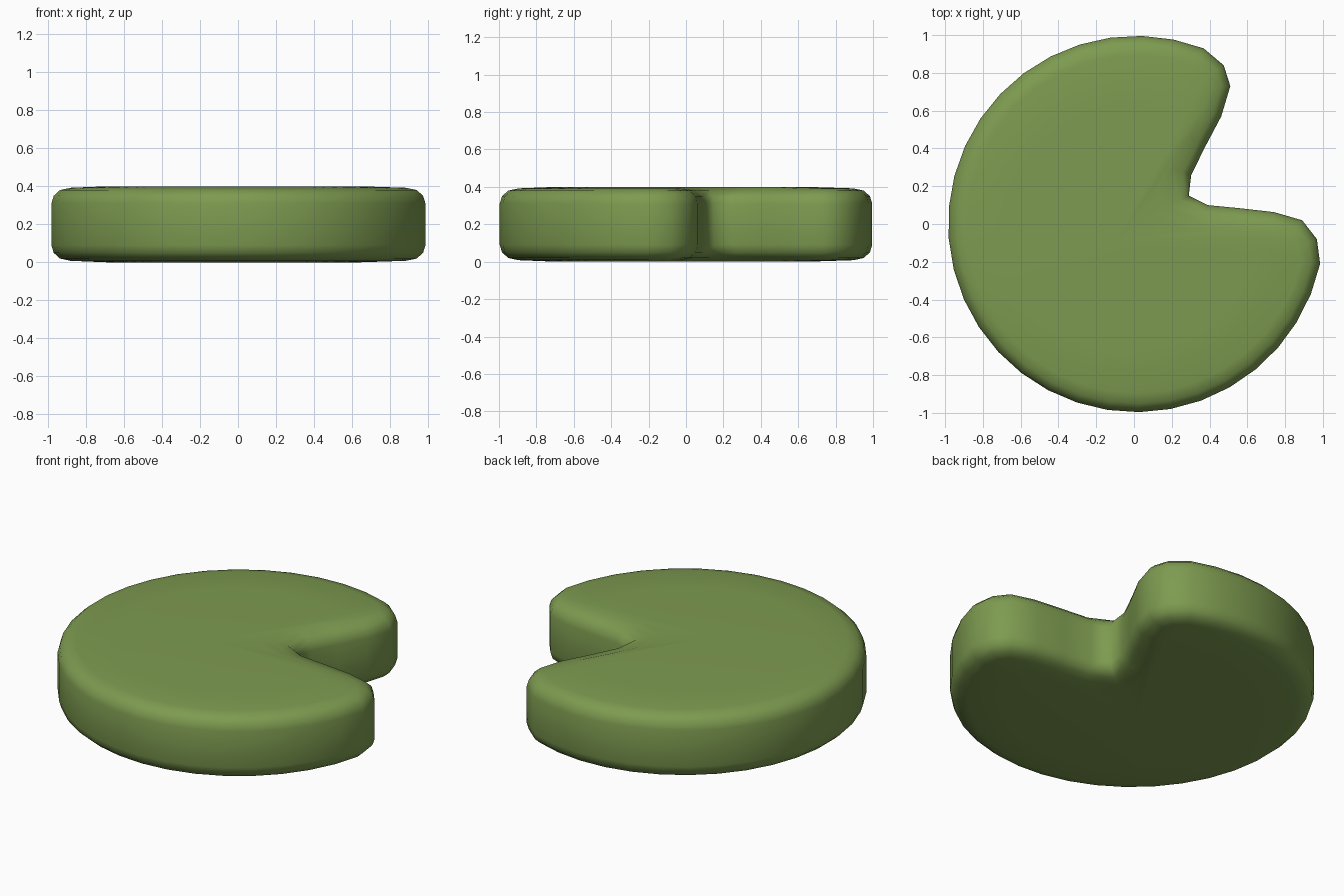
import bpy, bmesh, math
from mathutils import Vector

if "Cube" in bpy.data.objects:
    bpy.data.objects.remove(bpy.data.objects["Cube"])

# Outline: most of a circle, closed by a rounded wedge notch
CX, R, STEPS = 0.012, 0.996, 29
outline = []
for i in range(STEPS + 1):
    a = math.radians(69 + (347.8 - 69) * i / STEPS)
    outline.append(Vector((CX + R * math.cos(a), R * math.sin(a))))
notch = [(0.968, -0.08), (0.89, 0.02), (0.74, 0.063), (0.565, 0.083), (0.39, 0.10),
         (0.29, 0.15), (0.303, 0.26), (0.38, 0.415), (0.462, 0.57), (0.51, 0.73), (0.475, 0.84)]
outline += [Vector(p) for p in notch]
n = len(outline)


def inset(d):
    """Move every side of the outline inwards by d (mitred)."""
    out = []
    for i, p in enumerate(outline):
        e1 = (p - outline[i - 1]).normalized()
        e2 = (outline[(i + 1) % n] - p).normalized()
        n1, n2 = Vector((-e1.y, e1.x)), Vector((-e2.y, e2.x))
        m = (n1 + n2).normalized()
        out.append(p + m * d / max(m.dot(n1), 0.6))
    return out


bm = bmesh.new()
core = Vector((-0.1, -0.1))

# Rounded edge profile: (inset, height, scale towards the core)
half = [(0.10, 0.004, 0.75), (0.10, 0.008, 1), (0.045, 0.02, 1), (0.012, 0.05, 1), (0, 0.09, 1)]
profile = half + [(d, 0.4 - z, s) for d, z, s in reversed(half)]
profile[0] = (0.10, 0.0, 0.75)
profile[-1] = (0.10, 0.4, 0.75)
rings = []
for d, z, s in profile:
    rings.append([bm.verts.new((*(core + (p - core) * s), z)) for p in inset(d)])
for a, b in zip(rings, rings[1:]):
    for i in range(n):
        j = (i + 1) % n
        bm.faces.new((a[i], a[j], b[j], b[i]))

# Flat top and bottom as fans around the core
for ring, z in ((rings[0], 0.0), (rings[-1], 0.4)):
    c = bm.verts.new((core.x, core.y, z))
    for i in range(n):
        bm.faces.new((ring[i], ring[(i + 1) % n], c))
bmesh.ops.recalc_face_normals(bm, faces=bm.faces)
for f in bm.faces:
    f.smooth = True

mesh = bpy.data.meshes.new("lily_pad")
bm.to_mesh(mesh)
bm.free()
mat = bpy.data.materials.new("leaf green")
mat.diffuse_color = (0.205, 0.325, 0.08, 1)
mat.use_nodes = True
mat.node_tree.nodes["Principled BSDF"].inputs["Base Color"].default_value = mat.diffuse_color
mesh.materials.append(mat)
obj = bpy.data.objects.new("lily_pad", mesh)
bpy.context.collection.objects.link(obj)
